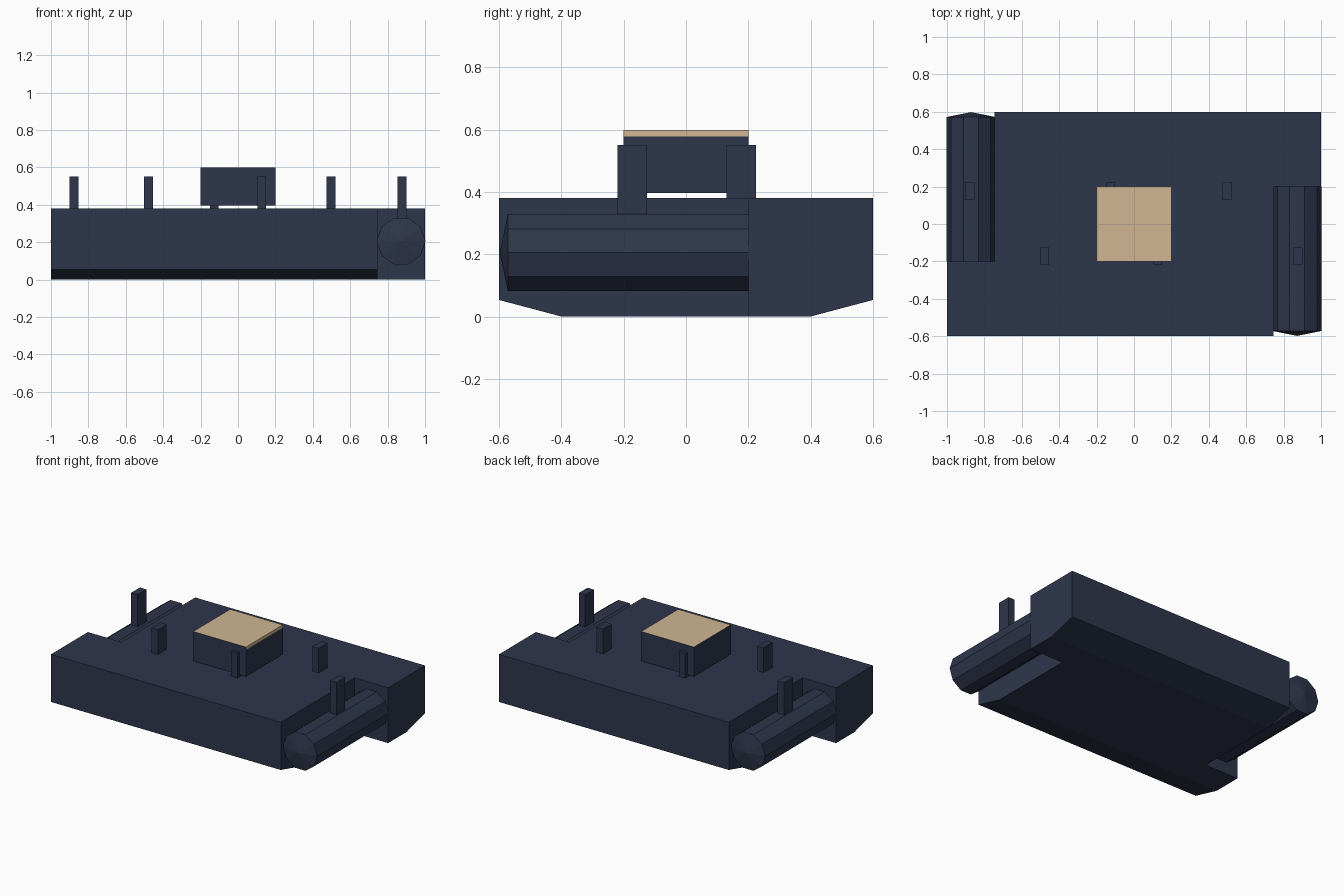
import bpy, bmesh, math
from mathutils import Matrix

if "Cube" in bpy.data.objects:
    bpy.data.objects.remove(bpy.data.objects["Cube"])


def material(name, rgb):
    m = bpy.data.materials.new(name)
    m.diffuse_color = (*rgb, 1)
    m.use_nodes = True
    m.node_tree.nodes["Principled BSDF"].inputs["Base Color"].default_value = m.diffuse_color
    return m


NAVY = material("dark navy", (0.027, 0.037, 0.071))
TAN = material("tan", (0.63, 0.468, 0.29))


def finish(name, bm, mats=(NAVY,)):
    bmesh.ops.recalc_face_normals(bm, faces=bm.faces)
    me = bpy.data.meshes.new(name)
    bm.to_mesh(me)
    bm.free()
    for m in mats:
        me.materials.append(m)
    ob = bpy.data.objects.new(name, me)
    bpy.context.collection.objects.link(ob)
    return ob


def box(x, y, z0, z1, sx, sy):
    bm = bmesh.new()
    bmesh.ops.create_cube(bm, size=1, matrix=Matrix.Translation((x, y, (z0 + z1) / 2))
                          @ Matrix.Diagonal((sx, sy, z1 - z0, 1)))
    return bm


# Hull: S-shaped plan with two opposite notches, bottom sloping up at front and back
half = [(-1, -0.6), (0.745, -0.6), (0.745, 0.2), (1, 0.2)]
outline = half + [(-x, -y) for x, y in half]
bm = bmesh.new()
top = bm.faces.new([bm.verts.new((x, y, 0.38)) for x, y in outline])
ext = bmesh.ops.extrude_face_region(bm, geom=[top], use_keep_orig=True)
for v in ext["geom"]:
    if isinstance(v, bmesh.types.BMVert):
        v.co.z = 0
for y in (-0.4, 0.4):
    bmesh.ops.bisect_plane(bm, geom=bm.verts[:] + bm.edges[:] + bm.faces[:],
                           plane_co=(0, y, 0), plane_no=(0, 1, 0))
for v in bm.verts:
    if abs(v.co.y) > 0.5 and v.co.z < 0.1:
        v.co.z = 0.053
finish("hull", bm)

# Ten-sided pods with shallow pointed ends, one in each notch
for name, s in (("right_pod", 1), ("left_pod", -1)):
    bm = bmesh.new()
    rings = []
    for y in (0.2, -0.572):
        rings.append([bm.verts.new((s * (0.872 + 0.13 * math.cos(a)), s * y,
                                    0.205 + 0.13 * math.sin(a)))
                      for a in (i * math.tau / 10 for i in range(10))])
    tip = bm.verts.new((s * 0.872, s * -0.598, 0.205))
    bm.faces.new(rings[0])
    for i in range(10):
        j = (i + 1) % 10
        bm.faces.new((rings[0][i], rings[0][j], rings[1][j], rings[1][i]))
        bm.faces.new((rings[1][i], rings[1][j], tip))
    finish(name, bm)

# Upright posts, alternating sides; the outer two stand on the pods
for i, x in enumerate((-0.878, -0.478, -0.127, 0.127, 0.498, 0.878)):
    y = (0.177, -0.173, 0.177, -0.173, 0.177, -0.173)[i]
    z0 = 0.32 if abs(x) > 0.8 else 0.375
    finish(f"post_{i + 1}", box(x, y, z0, 0.55, 0.048, 0.095))

# Raised central block with a tan top and a tan strip on its right side
bm = box(0, 0, 0.396, 0.598, 0.4, 0.4)
bmesh.ops.bisect_plane(bm, geom=bm.verts[:] + bm.edges[:] + bm.faces[:],
                       plane_co=(0, 0, 0.578), plane_no=(0, 0, 1))
bm.normal_update()
for f in bm.faces:
    c = f.calc_center_median()
    if f.normal.z > 0.5 or (f.normal.x > 0.5 and c.z > 0.578):
        f.material_index = 1
finish("center_block", bm, (NAVY, TAN))
